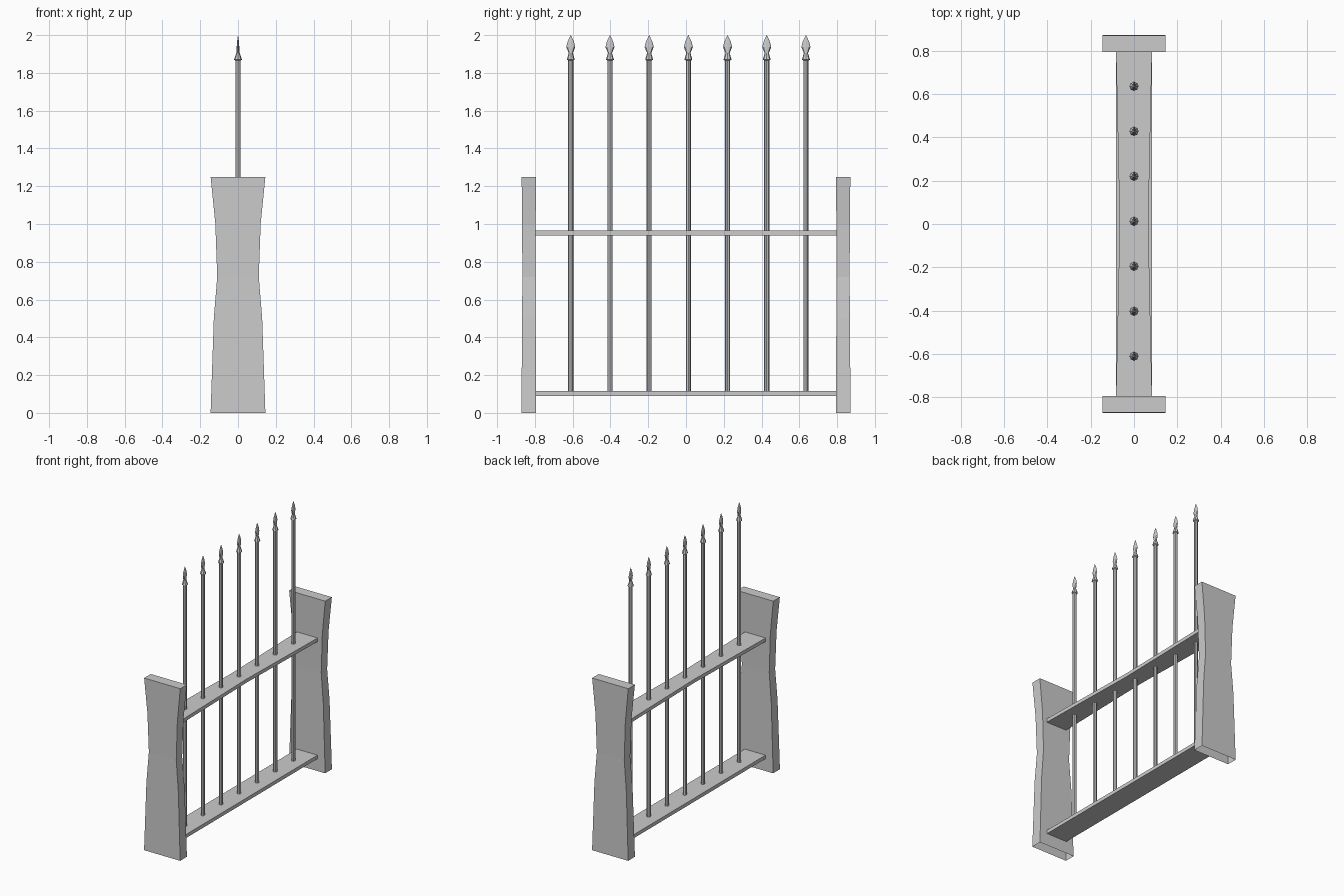
import bpy, bmesh, math

if "Cube" in bpy.data.objects:
    bpy.data.objects.remove(bpy.data.objects["Cube"])

def loft(name, rings, cap_start=True, cap_end=True):
    """Skin a stack of equal-length point rings."""
    bm = bmesh.new()
    vs = [[bm.verts.new(p) for p in r] for r in rings]
    n = len(vs[0])
    for a, b in zip(vs, vs[1:]):
        for i in range(n):
            j = (i + 1) % n
            bm.faces.new((a[i], a[j], b[j], b[i]))
    if cap_start:
        bm.faces.new(vs[0][::-1])
    if cap_end:
        bm.faces.new(vs[-1])
    bmesh.ops.recalc_face_normals(bm, faces=bm.faces[:])
    me = bpy.data.meshes.new(name)
    bm.to_mesh(me)
    bm.free()
    ob = bpy.data.objects.new(name, me)
    bpy.context.collection.objects.link(ob)
    return ob

# Waisted end posts, open underneath: (z, half width x, half depth y)
post = [(0, .145, .039), (.5, .128, .036), (.72, .110, .034),
        (1.0, .120, .036), (1.25, .145, .038)]
for side, label in ((-1, "front"), (1, "back")):
    cy = side * .832
    loft(label + "_post",
         [[(-w, cy - d, z), (w, cy - d, z), (w, cy + d, z), (-w, cy + d, z)]
          for z, w, d in post], cap_start=False)

# Flat rails; the upper one narrows in the middle
for label, z, mid in (("lower", .102, .083), ("upper", .952, .066)):
    h = .013
    stations = [(-.798, .083), (-.4, (.083 + mid) / 2), (0, mid),
                (.4, (.083 + mid) / 2), (.798, .083)]
    loft(label + "_rail",
         [[(-w, y, z - h), (w, y, z - h), (w, y, z + h), (-w, y, z + h)]
          for y, w in stations])

# Upright bars with flattened spear tips: (z, radius x, radius y)
bar = [(.11, .0135, .0135), (1.868, .0135, .0135)]
tip = [(1.866, .014, .014), (1.87, .021, .021), (1.905, .009, .011),
       (1.937, .007, .024), (1.965, .005, .017), (2.0, .0005, .0005)]

def ring(y, z, rx, ry, n=8):
    return [(rx * math.cos(2 * math.pi * i / n),
             y + ry * math.sin(2 * math.pi * i / n), z) for i in range(n)]

for k in range(7):
    y = -.61 + .2075 * k
    loft("bar_%d" % (k + 1), [ring(y, *s) for s in bar])
    loft("spear_tip_%d" % (k + 1), [ring(y, *s) for s in tip])
